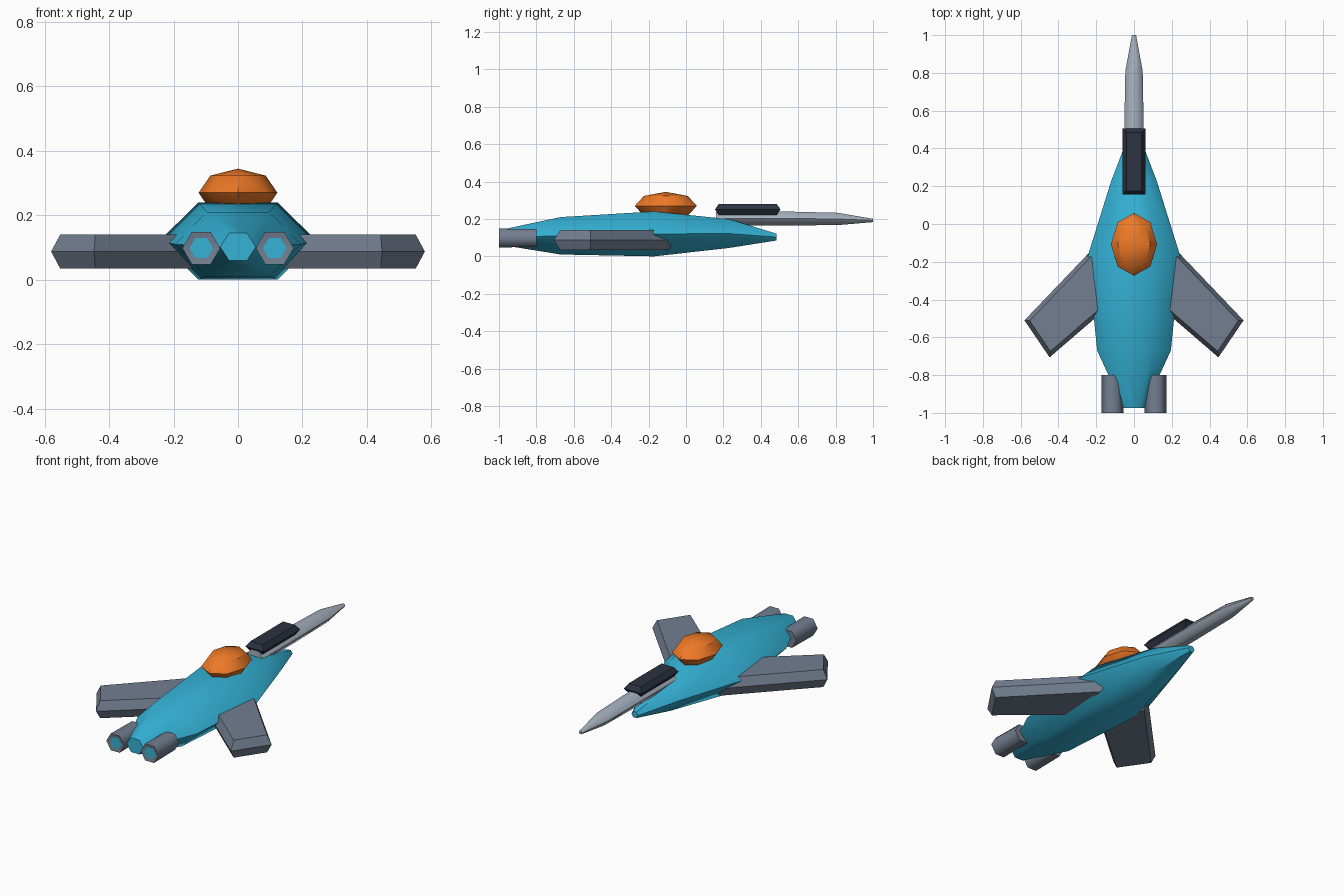
import bpy, bmesh, math
from mathutils import Vector

if "Cube" in bpy.data.objects:
    bpy.data.objects.remove(bpy.data.objects["Cube"])


def material(name, rgb):
    m = bpy.data.materials.new(name)
    m.diffuse_color = (*rgb, 1)
    m.use_nodes = True
    m.node_tree.nodes["Principled BSDF"].inputs["Base Color"].default_value = m.diffuse_color
    return m


CYAN = material("cyan_paint", (0.035, 0.45, 0.68))
GREY = material("slate_grey", (0.17, 0.21, 0.28))
STEEL = material("light_steel", (0.38, 0.44, 0.52))
DARK = material("dark_metal", (0.025, 0.032, 0.052))
ORANGE = material("orange_glass", (0.85, 0.19, 0.02))


def finish(bm, name, mats, angle):
    """Make an object; edges sharper than the angle stay hard."""
    bmesh.ops.recalc_face_normals(bm, faces=bm.faces)
    for f in bm.faces:
        f.smooth = True
    for e in bm.edges:
        e.smooth = len(e.link_faces) == 2 and e.calc_face_angle(0) < math.radians(angle)
    me = bpy.data.meshes.new(name)
    bm.to_mesh(me)
    bm.free()
    for m in mats:
        me.materials.append(m)
    ob = bpy.data.objects.new(name, me)
    bpy.context.collection.objects.link(ob)
    return ob


def skin(bm, rings):
    """Join matching rings of points into a closed shell."""
    loops = [[bm.verts.new(p) for p in r] for r in rings]
    n = len(loops[0])
    for a, b in zip(loops, loops[1:]):
        for i in range(n):
            j = (i + 1) % n
            bm.faces.new((a[i], a[j], b[j], b[i]))
    bm.faces.new(loops[0])
    bm.faces.new(loops[-1])


def hex_loft(name, stations, mats, angle, x=0.0):
    """Stations along y: (y, half width, half height, centre z), six sided."""
    bm = bmesh.new()
    skin(bm, [[(x + w * math.cos(k * math.pi / 3), y,
                zc + h * math.sin(k * math.pi / 3) / math.sin(math.pi / 3))
               for k in range(6)] for y, w, h, zc in stations])
    return finish(bm, name, mats, angle)


def slab(name, outline, z0, z1, inset, mat):
    """Plate with a bevelled rim: widest at mid height."""
    pts = [Vector(p) for p in outline]
    n = len(pts)
    small = []
    for i, p in enumerate(pts):
        a, b = (pts[i - 1] - p).normalized(), (pts[(i + 1) % n] - p).normalized()
        small.append(p + (a + b) * inset / abs(a.cross(b)))
    bm = bmesh.new()
    skin(bm, [[(p.x, p.y, z) for p in ring] for ring, z in
              ((small, z0), (pts, (z0 + z1) / 2), (small, z1))])
    return finish(bm, name, [mat], 30)


# Fuselage
hex_loft("fuselage", [(-0.975, 0.055, 0.043, 0.102), (-0.67, 0.195, 0.10, 0.11),
                      (-0.17, 0.245, 0.12, 0.12), (0.23, 0.12, 0.077, 0.122),
                      (0.485, 0.022, 0.018, 0.103)], [CYAN], 50)

# Nose barrel and the block above it
hex_loft("nose_barrel", [(0.16, 0.052, 0.038, 0.203), (0.48, 0.052, 0.038, 0.203),
                         (0.81, 0.046, 0.033, 0.2), (1.0, 0.011, 0.009, 0.192)], [STEEL], 65)
slab("barrel_block", [(-0.06, 0.155), (0.06, 0.155), (0.06, 0.505), (-0.06, 0.505)],
     0.222, 0.28, 0.02, DARK)

# Canopy
bm = bmesh.new()
bmesh.ops.create_uvsphere(bm, u_segments=8, v_segments=4, radius=1)
bmesh.ops.scale(bm, vec=(0.122, 0.166, 0.075), verts=bm.verts)
bmesh.ops.translate(bm, vec=(0, -0.108, 0.27), verts=bm.verts)
finish(bm, "canopy", [ORANGE], 40)

# Wings and engines, one per side
for side, s in (("left", -1), ("right", 1)):
    slab(side + "_wing", [(s * x, y) for x, y in
         ((0.14, -0.05), (0.58, -0.51), (0.447, -0.706), (0.08, -0.39))],
         0.035, 0.14, 0.022, GREY)
    eng = hex_loft(side + "_engine", [(-1.0, 0.059, 0.05, 0.098), (-0.8, 0.057, 0.048, 0.098)],
                   [GREY, CYAN], 65, s * 0.114)
    # Glowing exhaust disc
    bm = bmesh.new()
    bm.from_mesh(eng.data)
    rear = min(bm.faces, key=lambda f: f.calc_center_median().y)
    bmesh.ops.inset_region(bm, faces=[rear], thickness=0.022, depth=-0.004)
    rear.material_index = 1
    bm.to_mesh(eng.data)
    bm.free()
